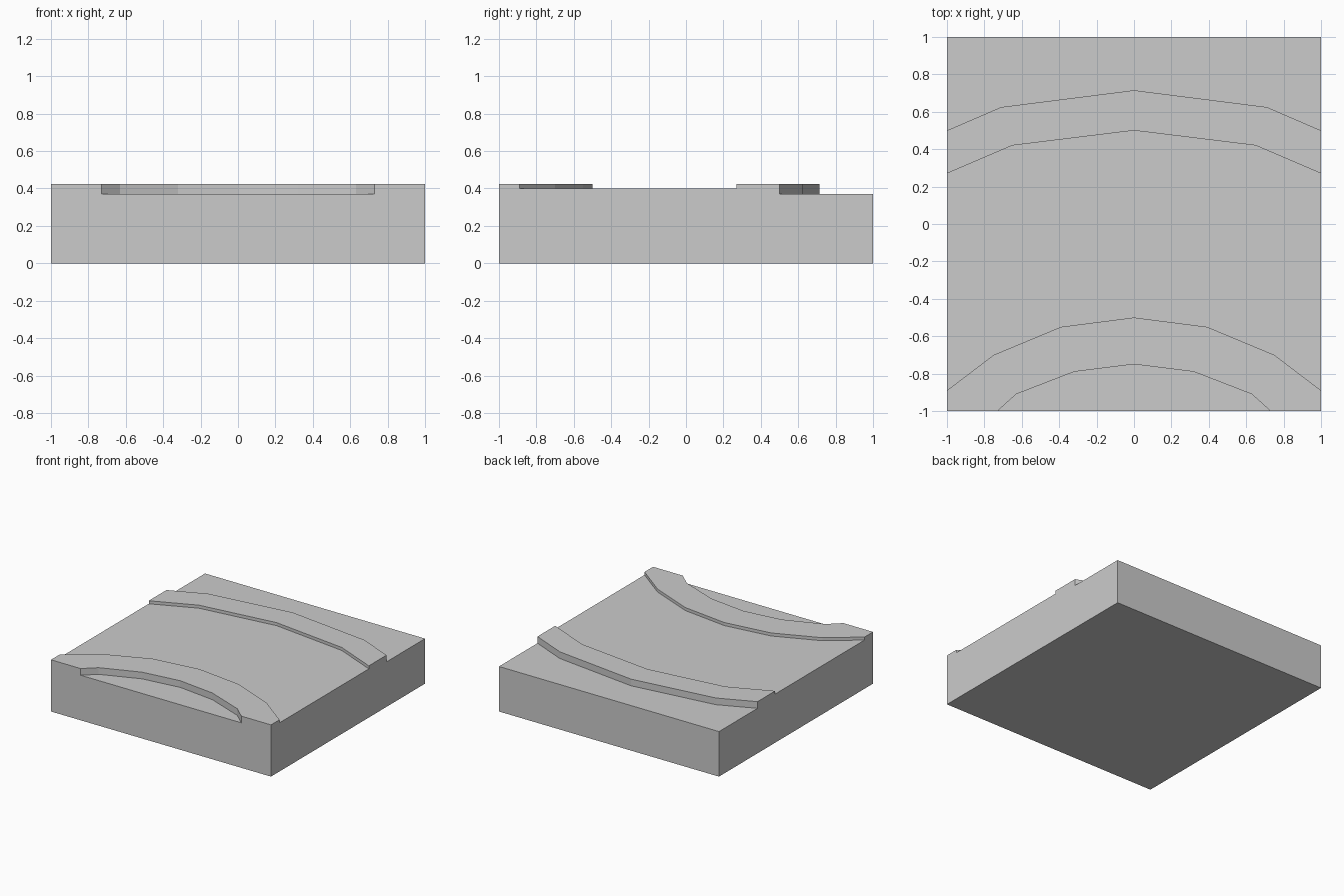
import bpy
import bmesh

cube = bpy.data.objects.get("Cube")
if cube:
    bpy.data.objects.remove(cube, do_unlink=True)

LOW, ROAD, KERB = 0.37, 0.40, 0.425

grey = bpy.data.materials.new("stone_grey")
grey.use_nodes = True
grey.diffuse_color = (0.6, 0.6, 0.6, 1)
grey.node_tree.nodes["Principled BSDF"].inputs["Base Color"].default_value = (0.6, 0.6, 0.6, 1)


def arc(*half):
    """Mirror half a bend line, given from the middle outwards."""
    return [(-x, y) for x, y in reversed(half[1:])] + list(half)


# Bend lines of the kerbs, front to back
inner_front = arc((0, -0.75), (0.32, -0.79), (0.63, -0.91), (0.73, -1))
inner_back = arc((0, -0.5), (0.39, -0.55), (0.75, -0.70), (1, -0.89))
outer_front = arc((0, 0.5), (0.65, 0.42), (1, 0.27))
outer_back = arc((0, 0.715), (0.71, 0.625), (1, 0.5))
back_edge = [(-1, 1), (1, 1)]

bm = bmesh.new()


def face(points):
    bm.faces.new([bm.verts.new(p) for p in points])


def top(front, back, z):
    face([(x, y, z) for x, y in front + back[::-1]])


def step(line, z0, z1):
    for a, b in zip(line, line[1:]):
        face([(*a, z0), (*b, z0), (*b, z1), (*a, z1)])


# Tops of the ground, kerbs and road
top(inner_front, [], LOW)
top([(-1, -1)] + inner_front + [(1, -1)], inner_back, KERB)
top(inner_back, outer_front, ROAD)
top(outer_front, outer_back, KERB)
top(outer_back, back_edge, LOW)

# Kerb walls
step(inner_front, LOW, KERB)
step(inner_back, ROAD, KERB)
step(outer_front, ROAD, KERB)
step(outer_back, LOW, KERB)

# Stepped left and right sides
profile = [(-1, 0), (-1, KERB), (-0.89, KERB), (-0.89, ROAD), (0.27, ROAD),
           (0.27, KERB), (0.5, KERB), (0.5, LOW), (1, LOW), (1, 0)]
for x in (-1, 1):
    face([(x, y, z) for y, z in profile])

# Notched front, plain back and underside
face([(x, -1, z) for x, z in [(-1, 0), (1, 0), (1, KERB), (0.73, KERB),
                              (0.73, LOW), (-0.73, LOW), (-0.73, KERB), (-1, KERB)]])
step(back_edge, 0, LOW)
face([(-1, -1, 0), (-1, 1, 0), (1, 1, 0), (1, -1, 0)])

bmesh.ops.remove_doubles(bm, verts=bm.verts, dist=0.0005)
bmesh.ops.recalc_face_normals(bm, faces=bm.faces)
mesh = bpy.data.meshes.new("curved_road_tile")
bm.to_mesh(mesh)
bm.free()
mesh.materials.append(grey)
tile = bpy.data.objects.new("curved_road_tile", mesh)
bpy.context.collection.objects.link(tile)
